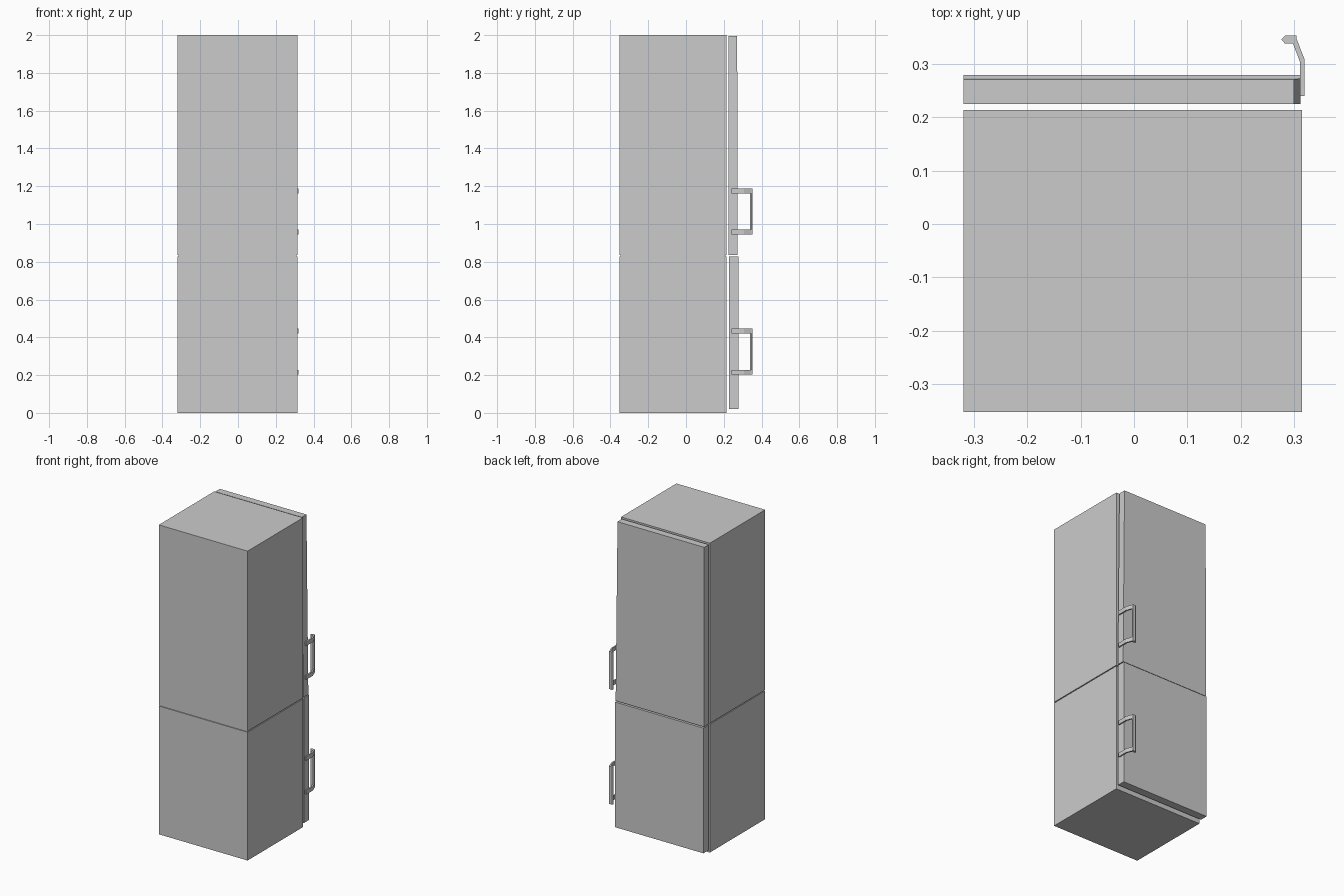
import bpy, bmesh

if "Cube" in bpy.data.objects:
    bpy.data.objects.remove(bpy.data.objects["Cube"])


def prism(name, profile, z0, z1, top_profile=None):
    """Solid from an xy outline; top_profile optionally tapers it."""
    bm = bmesh.new()
    low = [bm.verts.new((x, y, z0)) for x, y in profile]
    high = [bm.verts.new((x, y, z1)) for x, y in (top_profile or profile)]
    n = len(low)
    bm.faces.new(low[::-1])
    bm.faces.new(high)
    for i in range(n):
        j = (i + 1) % n
        bm.faces.new((low[i], low[j], high[j], high[i]))
    bmesh.ops.recalc_face_normals(bm, faces=bm.faces)
    mesh = bpy.data.meshes.new(name)
    bm.to_mesh(mesh)
    bm.free()
    obj = bpy.data.objects.new(name, mesh)
    bpy.context.collection.objects.link(obj)
    return obj


def rect(x0, x1, y0, y1):
    return [(x0, y0), (x1, y0), (x1, y1), (x0, y1)]


# Cabinet: two compartments with a recessed seam between them
cabinet = rect(-0.32, 0.315, -0.352, 0.214)
prism("lower_cabinet", cabinet, 0.0, 0.829)
prism("upper_cabinet", cabinet, 0.835, 2.0)
prism("cabinet_seam", rect(-0.314, 0.309, -0.346, 0.208), 0.829, 0.835)

# Doors: the upper one narrows slightly toward the top
prism("lower_door", rect(-0.32, 0.312, 0.228, 0.279), 0.02, 0.829)
prism("upper_door", rect(-0.32, 0.312, 0.225, 0.273), 0.835, 1.995,
      rect(-0.32, 0.300, 0.225, 0.271))

# Handles: two bent brackets and an upright grip each
bracket = [(0.311, 0.24), (0.32, 0.24), (0.32, 0.308), (0.305, 0.346),
           (0.298, 0.338), (0.311, 0.304)]
grip = [(0.276, 0.346), (0.283, 0.338), (0.298, 0.338), (0.305, 0.346),
        (0.305, 0.353), (0.283, 0.353)]
for label, z in (("lower", 0.202), ("upper", 0.944)):
    prism(label + "_handle_bottom_bracket", bracket, z, z + 0.026)
    prism(label + "_handle_top_bracket", bracket, z + 0.218, z + 0.244)
    prism(label + "_handle_grip", grip, z, z + 0.244)
